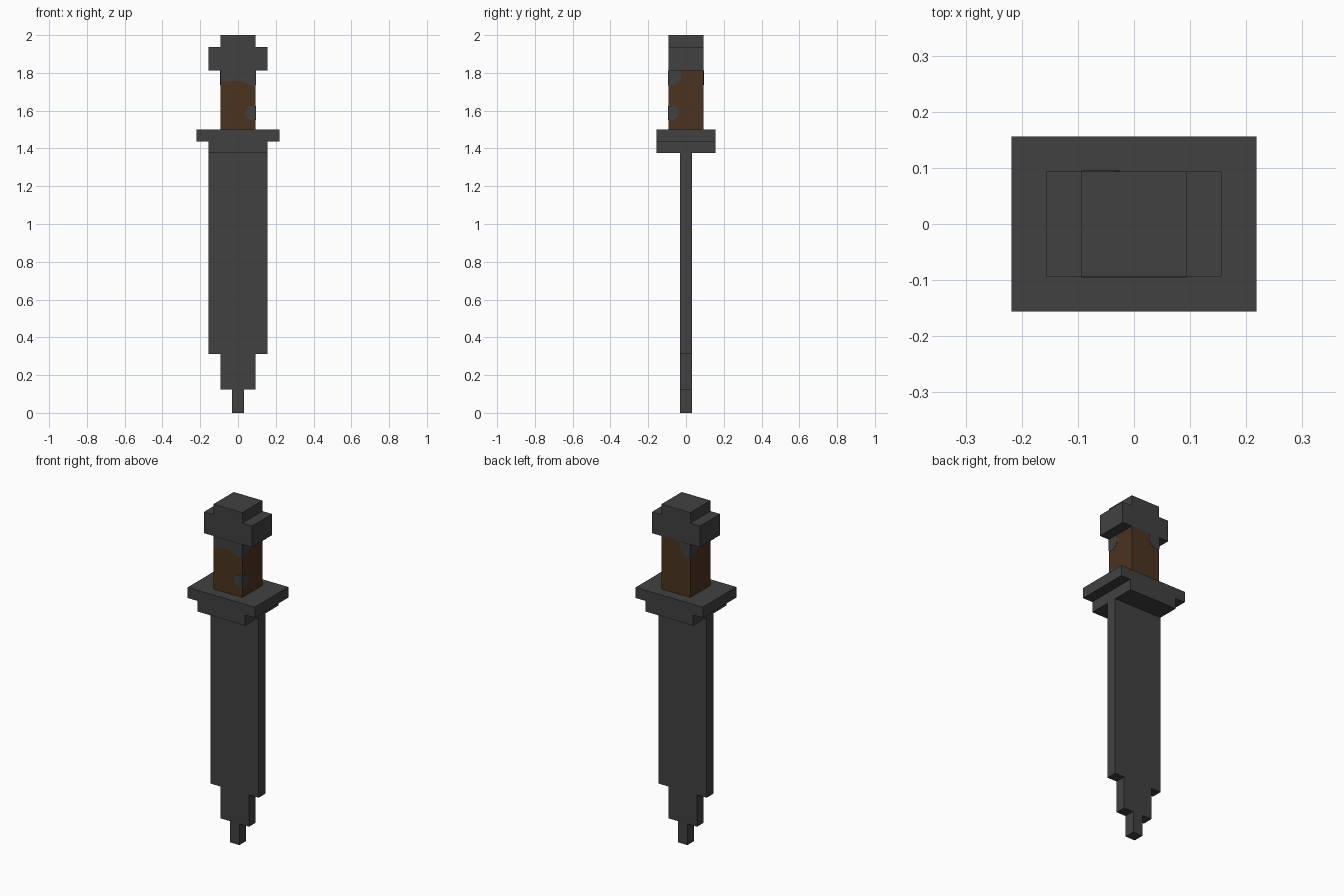
import bpy, bmesh, math
from mathutils import Matrix

cube = bpy.data.objects.get("Cube")
if cube:
    bpy.data.objects.remove(cube, do_unlink=True)


def material(name, rgb):
    m = bpy.data.materials.new(name)
    m.use_nodes = True
    m.diffuse_color = (*rgb, 1)
    bsdf = next(n for n in m.node_tree.nodes if n.type == 'BSDF_PRINCIPLED')
    bsdf.inputs["Base Color"].default_value = (*rgb, 1)
    bsdf.inputs["Roughness"].default_value = 0.8
    return m


grey = material("dark grey", (0.053, 0.053, 0.053))
brown = material("brown leather", (0.071, 0.033, 0.015))

U = 0.03125          # half a block
H = 3 * U            # handle half width
TOP = 58 * U         # top of the handle


def prism(name, pts, y0, y1, mat, turn=0):
    """Extrude an x-z outline from y0 to y1, then turn it about z."""
    bm = bmesh.new()
    face = bm.faces.new([bm.verts.new((x, y0, z)) for x, z in pts])
    ext = bmesh.ops.extrude_face_region(bm, geom=[face])
    moved = [g for g in ext["geom"] if isinstance(g, bmesh.types.BMVert)]
    bmesh.ops.translate(bm, verts=moved, vec=(0, y1 - y0, 0))
    bmesh.ops.recalc_face_normals(bm, faces=bm.faces)
    bm.transform(Matrix.Rotation(math.radians(turn), 4, 'Z'))
    mesh = bpy.data.meshes.new(name)
    bm.to_mesh(mesh)
    bm.free()
    mesh.materials.append(mat)
    ob = bpy.data.objects.new(name, mesh)
    bpy.context.collection.objects.link(ob)
    return ob


def mirrored(half):
    """Close a right-hand outline (bottom to top) with its mirror image."""
    return half + [(-x, z) for x, z in reversed(half)]


def steps(*rows):
    return mirrored([(x * U, z * U) for x, z in rows])


def disc(cx, cz, r, n=24):
    """Circle outline clipped to the handle face."""
    pts = []
    for i in range(n):
        a = math.tau * i / n
        p = (max(-H, min(H, cx + r * math.cos(a))), min(TOP, cz + r * math.sin(a)))
        if p not in pts:
            pts.append(p)
    return pts


def patch(name, pts, turn):
    prism(name, pts, -H - 0.0015, -H + 0.001, grey, turn)


# Blade with a stepped tip
prism("blade", steps((1, 0), (1, 4), (3, 4), (3, 10), (5, 10), (5, 44)), -U, U, grey)

# Two-tier guard
prism("guard", steps((5, 44), (5, 46), (7, 46), (7, 48)), -5 * U, 5 * U, grey)

# Handle and cross-shaped pommel
prism("handle", steps((3, 48), (3, 58)), -H, H, brown)
prism("pommel", steps((3, 58), (5, 58), (5, 62), (3, 62), (3, 64)), -H, H, grey)

# Worn grey patches on the handle
patch("front_collar_patch",
      [(-H, TOP), (-H, 1.752), (-0.05, 1.757), (0.0, 1.757), (0.03, 1.752),
       (0.055, 1.74), (0.075, 1.733), (H, 1.733), (H, TOP)], 0)
patch("front_spot", disc(0.074, 1.588, 0.037), 0)
patch("left_spot", disc(-0.074, 1.588, 0.037), 90)
for name, side, turn in (("left", -1, 90), ("back", 1, 180), ("right", -1, 270)):
    patch(name + "_corner_patch", disc(side * 0.076, 1.785, 0.05), turn)
